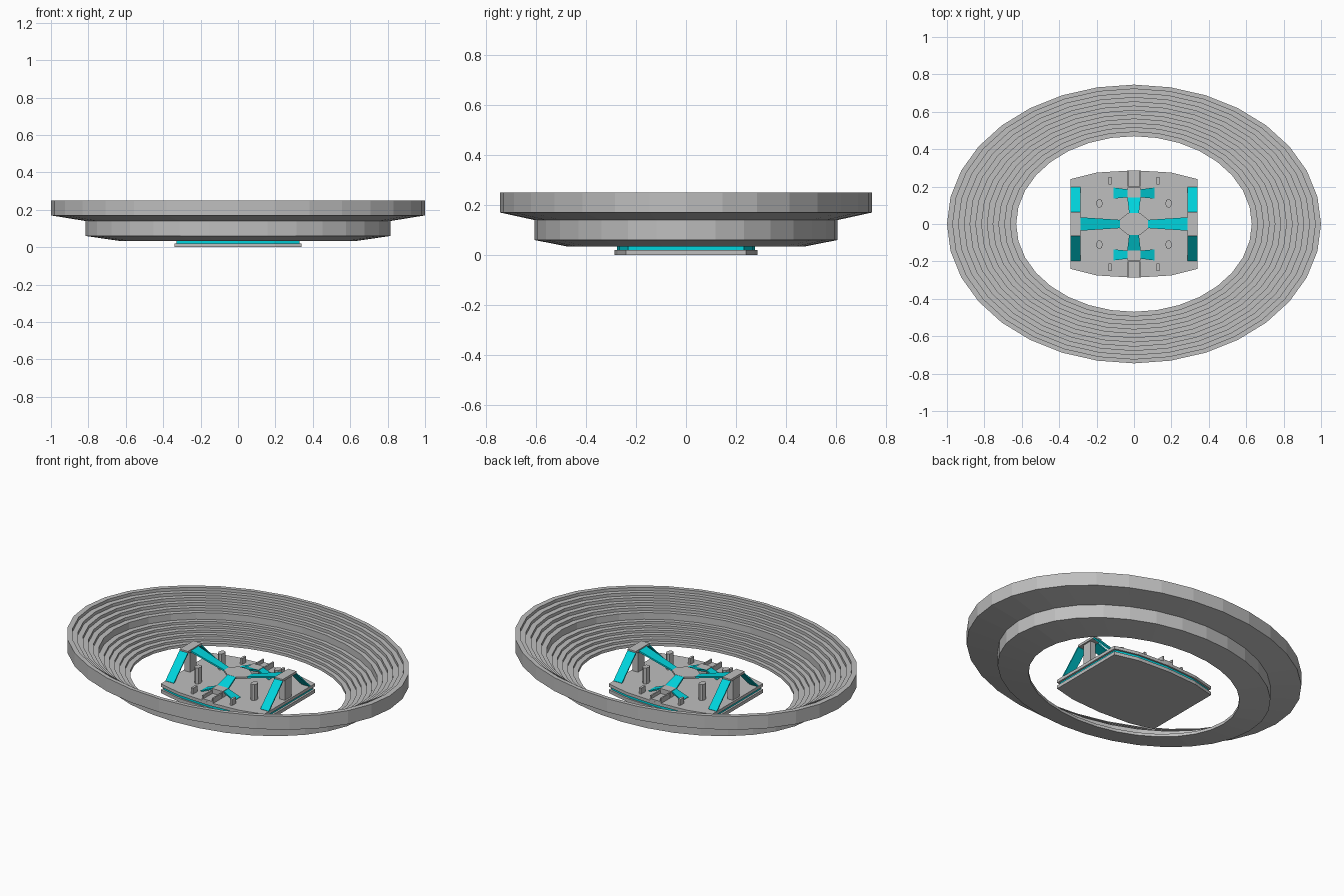
import bpy, bmesh, math

if "Cube" in bpy.data.objects:
    bpy.data.objects.remove(bpy.data.objects["Cube"])

def material(name, col):
    m = bpy.data.materials.new(name)
    m.diffuse_color = (*col, 1)
    m.use_nodes = True
    m.node_tree.nodes["Principled BSDF"].inputs["Base Color"].default_value = m.diffuse_color
    return m

GREY = material("concrete grey", (0.52, 0.52, 0.52))
CYAN = material("bright cyan", (0.0, 0.66, 0.73))

def finish(name, bm, mat):
    bmesh.ops.recalc_face_normals(bm, faces=bm.faces)
    me = bpy.data.meshes.new(name)
    bm.to_mesh(me)
    bm.free()
    me.materials.append(mat)
    ob = bpy.data.objects.new(name, me)
    bpy.context.collection.objects.link(ob)
    return ob

def slab(name, top, thick, mat):
    """Solid plate from a loop of top points, extruded straight down."""
    bm = bmesh.new()
    a = [bm.verts.new(p) for p in top]
    b = [bm.verts.new((x, y, z - thick)) for x, y, z in top]
    bm.faces.new(a)
    bm.faces.new(b[::-1])
    n = len(a)
    for i in range(n):
        j = (i + 1) % n
        bm.faces.new((a[i], b[i], b[j], a[j]))
    return finish(name, bm, mat)

def box(name, x0, x1, y0, y1, z0, z1, mat):
    return slab(name, [(x0, y0, z1), (x1, y0, z1), (x1, y1, z1), (x0, y1, z1)], z1 - z0, mat)

# Stepped oval seating bowl: two tiers of six rows, lathed then squashed
R0, W = 0.63, 0.37 / 12
profile = [(R0, 0.033)]
for i in range(12):
    z = 0.05 + 0.014 * i if i < 6 else 0.16 + 0.018 * (i - 6)
    profile += [(R0 + W * i, z), (R0 + W * (i + 1), z)]
profile += [(1.0, 0.17), (0.815, 0.14), (0.815, 0.06)]
SEG = 32
bm = bmesh.new()
rings = []
for k in range(SEG):
    t = 2 * math.pi * k / SEG
    rings.append([bm.verts.new((r * math.cos(t), 0.745 * r * math.sin(t), z)) for r, z in profile])
for k in range(SEG):
    a, b = rings[k], rings[(k + 1) % SEG]
    for i in range(len(profile)):
        j = (i + 1) % len(profile)
        bm.faces.new((a[i], b[i], b[j], a[j]))
finish("seating_bowl", bm, GREY)

# Layered barrel-shaped arena floor
def barrel(s, z):
    half = [(0.34, -0.24), (0.34, 0.24), (0.2, 0.275), (0.0, 0.287)]
    pts = half + [(-0.2, 0.275), (-0.34, 0.24), (-0.34, -0.24), (-0.2, -0.275), (0, -0.287), (0.2, -0.275)]
    return [(x * s, y * s, z) for x, y in pts]

F = 0.055
slab("arena_base", barrel(1.0, 0.02), 0.02, GREY)
slab("arena_glow_band", barrel(0.965, 0.037), 0.017, CYAN)
slab("arena_floor", barrel(1.0, F), 0.018, GREY)

# Central raised hub
H, T = 0.125, 0.195
slab("central_hub", [(0.08, -0.02, H), (0.08, 0.02, H), (0.03, 0.06, H), (-0.03, 0.06, H),
                     (-0.08, 0.02, H), (-0.08, -0.02, H), (-0.03, -0.06, H), (0.03, -0.06, H)], 0.012, GREY)

for s, side in ((1, "right"), (-1, "left")):
    # Side towers with a top deck and a bridge to the hub
    xa, xb = sorted((s * 0.285, s * 0.34))
    box(f"{side}_tower_deck", xa, xb, -0.065, 0.065, T - 0.014, T, GREY)
    pa, pb = sorted((s * 0.295, s * 0.33))
    box(f"{side}_tower_pillar", pa, pb, -0.03, 0.03, F, T - 0.014, GREY)
    slab(f"{side}_bridge", [(s * 0.075, -0.022, H), (s * 0.075, 0.022, H),
                            (s * 0.287, 0.036, T - 0.006), (s * 0.287, -0.036, T - 0.006)], 0.01, CYAN)
    for u, end in ((1, "back"), (-1, "front")):
        # Steep tower ramps
        slab(f"{side}_{end}_tower_ramp", [(xa, u * 0.062, T - 0.006), (xb, u * 0.062, T - 0.006),
                                          (xb, u * 0.197, F + 0.002), (xa, u * 0.197, F + 0.002)], 0.01, CYAN)
        # Small ramps down from each end landing
        slab(f"{side}_{end}_landing_ramp", [(s * 0.035, u * 0.143, 0.09), (s * 0.035, u * 0.185, 0.09),
                                            (s * 0.11, u * 0.195, F + 0.003), (s * 0.11, u * 0.135, F + 0.003)],
             0.008, CYAN)
        # Low cover blocks
        bx, by = s * 0.128, u * 0.23
        box(f"{side}_{end}_cover_block", bx - 0.007, bx + 0.007, by - 0.02, by + 0.02, F, 0.09, GREY)
        # Round columns
        slab(f"{side}_{end}_column",
             [(s * 0.185 + 0.018 * math.cos(k * math.pi / 4), u * 0.11 + 0.024 * math.sin(k * math.pi / 4), 0.15)
              for k in range(8)], 0.15 - F, GREY)

for u, end in ((1, "back"), (-1, "front")):
    # End landing and its bridge to the hub
    ya, yb = sorted((u * 0.14, u * 0.195))
    box(f"{end}_landing", -0.036, 0.036, ya, yb, F, 0.092, GREY)
    slab(f"{end}_bridge", [(-0.026, u * 0.058, H), (0.026, u * 0.058, H),
                           (0.036, u * 0.142, 0.092), (-0.036, u * 0.142, 0.092)], 0.01, CYAN)
    # Gateway: low pad between two rails
    ya, yb = sorted((u * 0.2, u * 0.286))
    box(f"{end}_gate_pad", -0.028, 0.028, ya, yb, F, 0.066, GREY)
    for s, side in ((1, "right"), (-1, "left")):
        xa, xb = sorted((s * 0.028, s * 0.036))
        box(f"{end}_{side}_gate_rail", xa, xb, ya, yb, F, 0.085, GREY)
